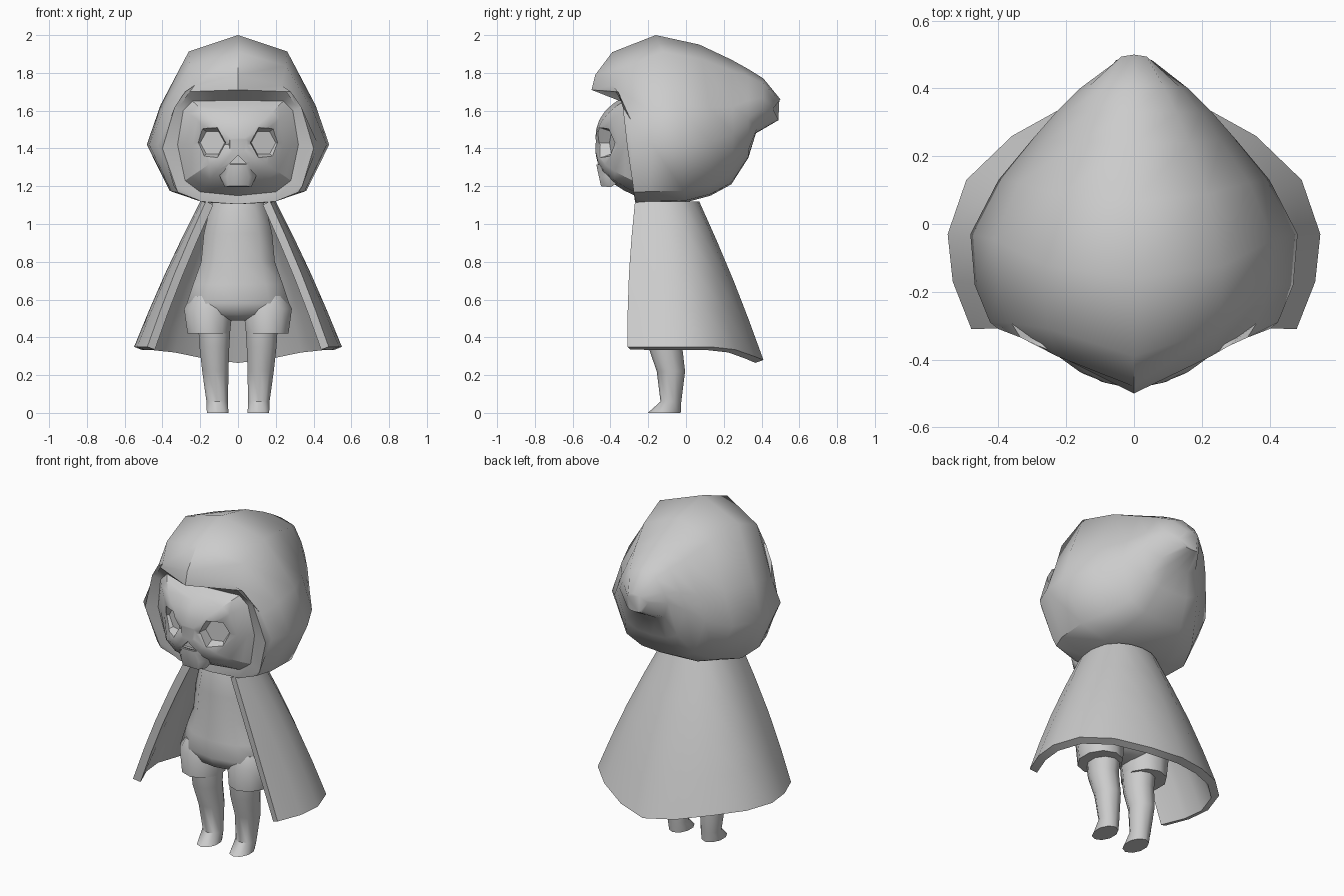
import bpy, bmesh, math
from mathutils import Vector, Matrix

if "Cube" in bpy.data.objects:
    bpy.data.objects.remove(bpy.data.objects["Cube"])

grey = bpy.data.materials.new("soft grey")
grey.diffuse_color = (0.6, 0.6, 0.6, 1)
grey.use_nodes = True
grey.node_tree.nodes["Principled BSDF"].inputs["Base Color"].default_value = grey.diffuse_color


def finish(name, bm, angle=40):
    bmesh.ops.remove_doubles(bm, verts=bm.verts, dist=0.0005)
    bmesh.ops.recalc_face_normals(bm, faces=bm.faces)
    me = bpy.data.meshes.new(name)
    bm.to_mesh(me)
    bm.free()
    me.materials.append(grey)
    ob = bpy.data.objects.new(name, me)
    bpy.context.collection.objects.link(ob)
    smooth(ob, angle)
    return ob


def smooth(ob, angle):
    bpy.ops.object.select_all(action='DESELECT')
    ob.select_set(True)
    bpy.context.view_layer.objects.active = ob
    bpy.ops.object.shade_smooth_by_angle(angle=math.radians(angle))


def skin(bm, rings, closed=True, caps=(True, True)):
    """Bridge rings of equal point count."""
    rows = [[bm.verts.new(p) for p in r] for r in rings]
    n = len(rows[0])
    for a, b in zip(rows, rows[1:]):
        for i in range(n if closed else n - 1):
            j = (i + 1) % n
            bm.faces.new((a[i], a[j], b[j], b[i]))
    for cap, row in zip(caps, (rows[0], rows[-1])):
        if cap:
            bm.faces.new(row)


def mirror(half):
    """Complete a half outline that starts and ends on the centre line."""
    return half + [(-x, y, z) for x, y, z in half[-2:0:-1]]


def oval(cx, cy, z, rx, ry, n=10):
    return [(cx + rx * math.cos(2 * math.pi * (i + .5) / n),
             cy + ry * math.sin(2 * math.pi * (i + .5) / n), z) for i in range(n)]


# Hood: inner and outer rim, then sections running back to the drooping tip
inner = [(0, -.36, 1.655), (.24, -.33, 1.65), (.29, -.32, 1.6), (.32, -.3, 1.42),
         (.28, -.28, 1.23), (.2, -.27, 1.17), (0, -.27, 1.15)]
outer = [(0, -.5, 1.71), (.28, -.36, 1.70), (.335, -.335, 1.62), (.4, -.31, 1.4),
         (.34, -.28, 1.2), (.2, -.27, 1.12), (0, -.27, 1.105)]
SHAPE = [(0, 1), (.54, .85), (.85, .36), (1, 0), (.75, -.8), (.42, -.97), (0, -1)]


def section(yt, zt, ym, zm, w, yb, zb, p):
    half = []
    for u, v in SHAPE:
        y_end, z_end = (yt, zt) if v > 0 else (yb, zb)
        half.append((u * w, ym + (y_end - ym) * abs(v) ** p, zm + (z_end - zm) * abs(v)))
    return mirror(half)


bm = bmesh.new()
skin(bm, [mirror(inner), mirror(outer),
          section(-.48, 1.79, -.29, 1.42, .425, -.26, 1.105, 4),
          section(-.39, 1.91, -.18, 1.42, .47, -.2, 1.11, 3),
          section(-.16, 2.0, -.03, 1.42, .483, 0, 1.115, 2),
          section(.07, 1.95, .13, 1.43, .40, .13, 1.15, 2),
          section(.24, 1.87, .25, 1.48, .30, .24, 1.21, 1),
          section(.33, 1.82, .33, 1.56, .23, .33, 1.35, 1),
          section(.41, 1.77, .40, 1.61, .16, .37, 1.48, 1),
          section(.5, 1.66, .46, 1.61, .07, .49, 1.55, 1)], caps=(False, True))
finish("hood", bm, 45)

# Face: a dome filling the hood opening, flatter across than up and down
bm = bmesh.new()
centre = Vector((0, -.48, 1.42))
rings = []
for r in (1, .9, .75, .55, .35, .15):
    ring = []
    for x, y, z in mirror(inner):
        d = Vector((x, 0, z - centre.z))
        p = 1.3 + 1.7 * abs(d.z) / d.length
        ring.append((x * r, y + (centre.y - y) * (1 - r ** p), centre.z + d.z * r))
    rings.append(ring)
rings.insert(0, [(x * .9, -.15, 1.42 + (z - 1.42) * .9) for x, y, z in rings[0]])
skin(bm, rings)
face = finish("face", bm)


def carve(target, rings):
    cb = bmesh.new()
    skin(cb, rings)
    cutter = finish("cutter", cb)
    mod = target.modifiers.new("carve", 'BOOLEAN')
    mod.operation, mod.solver, mod.object = 'DIFFERENCE', 'EXACT', cutter
    bpy.context.view_layer.objects.active = target
    bpy.ops.object.modifier_apply(modifier=mod.name)
    bpy.data.objects.remove(cutter)


# Six-sided eye sockets that turn slightly outward
for side in (-1, 1):
    turn = Matrix.Translation((side * .135, -.385, 1.43)) @ Matrix.Rotation(side * .3, 4, 'Z')
    carve(face, [[turn @ Vector((r * math.cos(k * math.pi / 3), y, r * math.sin(k * math.pi / 3)))
                  for k in range(6)] for y, r in ((0, .068), (-.04, .085), (-.15, .12))])
# Triangular nose hollow
carve(face, [[(0, y, 1.365), (.045, y, 1.32), (-.045, y, 1.32)] for y in (-.45, -.6)])
smooth(face, 30)

# Muzzle
bm = bmesh.new()
for x, y, z in ((.11, -.38, 1.31), (.04, -.475, 1.315), (.095, -.42, 1.25),
                (.06, -.455, 1.25), (.07, -.40, 1.195), (.05, -.45, 1.2), (.08, -.34, 1.23)):
    bm.verts.new((x, y, z))
    bm.verts.new((-x, y, z))
bmesh.ops.convex_hull(bm, input=bm.verts)
finish("muzzle", bm, 30)

# Cape: open at the front, flaring from the neck to a hem that dips at the back
top = [(.17, -.27), (.19, -.21), (.2, -.12), (.18, -.03), (.13, .03), (.07, .06), (0, .07)]
hem = [(.48, -.31, .35), (.535, -.17, .35), (.55, -.03, .35), (.495, .13, .35),
       (.36, .26, .335), (.18, .36, .30), (0, .41, .28)]
bm = bmesh.new()
rows = []
for t in (0, .25, .5, .75, 1):
    bow = .012 * math.sin(math.pi * t)
    half = []
    for (ax, ay), (bx, by, bz) in zip(top, hem):
        front = -1 if ay < -.25 else 1
        half.append((ax + (bx - ax) * t + bow * (ax > 0), ay + (by - ay) * t + bow * front,
                     1.12 + (bz - 1.12) * t))
    rows.append(half + [(-x, y, z) for x, y, z in half[-2::-1]])
skin(bm, rows, closed=False, caps=(False, False))
cape = finish("cape", bm, 40)
mod = cape.modifiers.new("thickness", 'SOLIDIFY')
mod.thickness, mod.offset, mod.use_even_offset = .045, -1, True
bpy.context.view_layer.objects.active = cape
bpy.ops.object.modifier_apply(modifier=mod.name)
smooth(cape, 40)

# Torso
bm = bmesh.new()
skin(bm, [oval(0, -.1, z, rx, ry) for z, rx, ry in
          ((1.14, .13, .11), (1.07, .16, .13), (.95, .19, .135), (.8, .205, .14),
           (.68, .25, .15), (.58, .285, .155), (.52, .25, .13), (.49, .1, .06))])
finish("torso", bm, 50)

# Shorts legs and bare legs with small pointed feet
for side, word in ((-1, "right"), (1, "left")):
    bm = bmesh.new()
    skin(bm, [oval(side * cx, -.1, z, rx, ry) for cx, z, rx, ry in
              ((.155, .62, .1, .11), (.157, .55, .135, .14), (.155, .42, .118, .135))])
    finish(word + "_shorts_leg", bm, 50)
    bm = bmesh.new()
    skin(bm, [oval(side * cx, cy, z, rx, ry) for cx, cy, z, rx, ry in
              ((.125, -.11, .46, .09, .1), (.125, -.11, .35, .083, .09),
               (.12, -.08, .22, .073, .075), (.11, -.08, .06, .06, .055),
               (.108, -.115, .0, .06, .087))])
    finish(word + "_leg", bm, 50)
